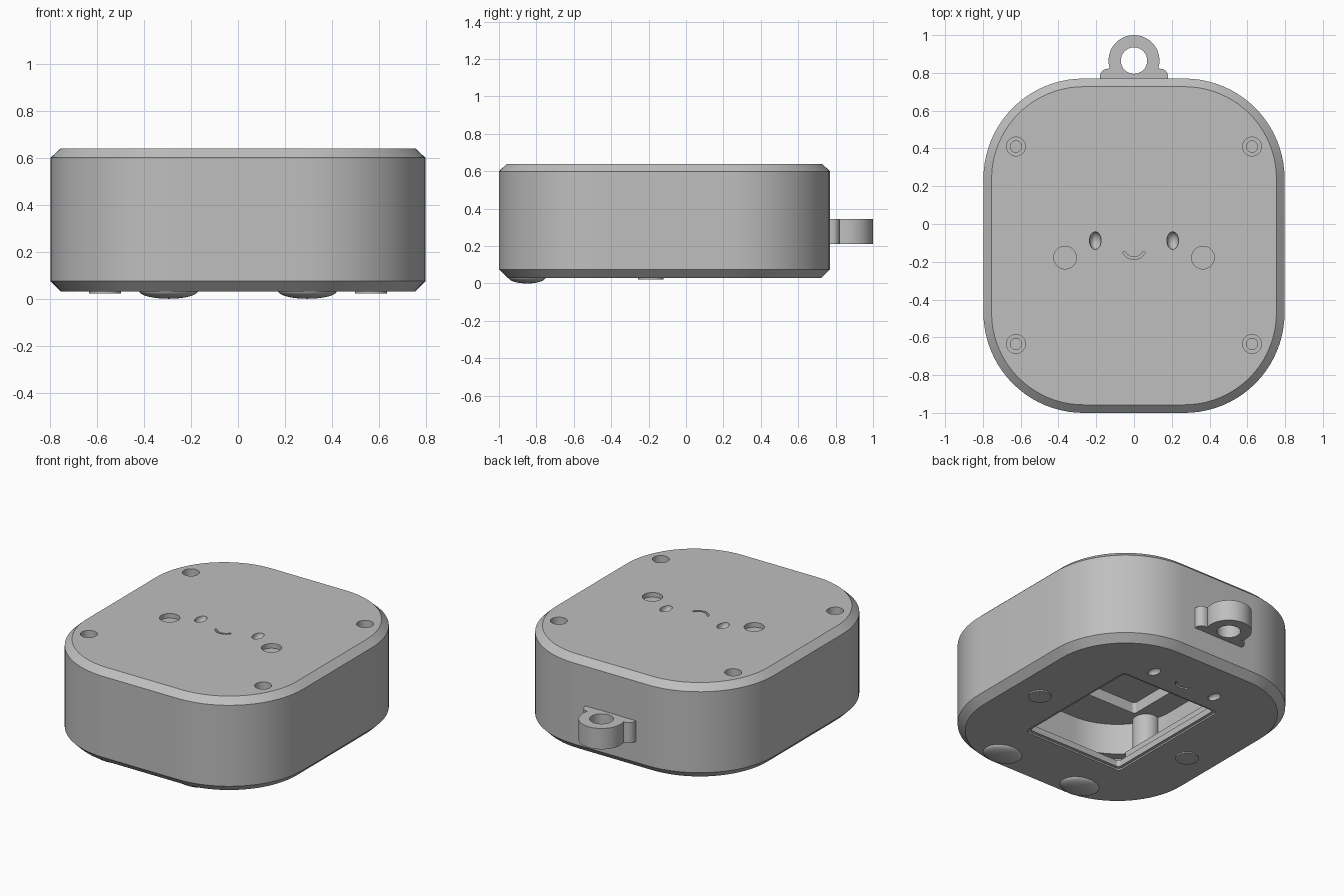
import bpy
import bmesh
from math import cos, sin, pi, radians

if "Cube" in bpy.data.objects:
    bpy.data.objects.remove(bpy.data.objects["Cube"], do_unlink=True)

grey = bpy.data.materials.new("plain grey")
grey.use_nodes = True
grey.diffuse_color = (0.52, 0.52, 0.52, 1)
grey.node_tree.nodes["Principled BSDF"].inputs["Base Color"].default_value = grey.diffuse_color

MID_Y = -0.115
HALF_X, HALF_Y, CORNER = 0.797, 0.885, 0.53


def finish(name, bm):
    bmesh.ops.recalc_face_normals(bm, faces=bm.faces)
    mesh = bpy.data.meshes.new(name)
    bm.to_mesh(mesh)
    bm.free()
    mesh.materials.append(grey)
    obj = bpy.data.objects.new(name, mesh)
    bpy.context.collection.objects.link(obj)
    return obj


def loft(name, rings):
    """Closed solid through a list of (outline, height)."""
    bm = bmesh.new()
    loops = [[bm.verts.new((x, y, z)) for x, y in pts] for pts, z in rings]
    for a, b in zip(loops, loops[1:]):
        for i in range(len(a)):
            j = (i + 1) % len(a)
            bm.faces.new((a[i], a[j], b[j], b[i]))
    bm.faces.new(loops[0][::-1])
    bm.faces.new(loops[-1])
    return finish(name, bm)


def rounded(hx, hy, r, cx=0, cy=MID_Y, steps=20):
    pts = []
    for k, (sx, sy) in enumerate(((1, 1), (-1, 1), (-1, -1), (1, -1))):
        for i in range(steps + 1):
            a = (k + i / steps) * pi / 2
            pts.append((cx + sx * (hx - r) + r * cos(a), cy + sy * (hy - r) + r * sin(a)))
    return pts


def shell(inset):
    return rounded(HALF_X - inset, HALF_Y - inset, CORNER - inset)


def prism(name, pts, z0, z1):
    return loft(name, [(pts, z0), (pts, z1)])


def disc(name, x, y, r, z0, z1, n=40):
    return prism(name, [(x + r * cos(2 * pi * i / n), y + r * sin(2 * pi * i / n)) for i in range(n)], z0, z1)


def ellipsoid(name, x, y, z, rx, ry, rz):
    bm = bmesh.new()
    bmesh.ops.create_uvsphere(bm, u_segments=32, v_segments=16, radius=1)
    for v in bm.verts:
        v.co = (x + v.co.x * rx, y + v.co.y * ry, z + v.co.z * rz)
    return finish(name, bm)


def smile(name, y, z0, z1):
    angles = [radians(205 + 130 * i / 14) for i in range(15)]
    outer = [(0.066 * cos(a), y + 0.066 * sin(a)) for a in angles]
    inner = [(0.053 * cos(a), y + 0.053 * sin(a)) for a in reversed(angles)]
    return prism(name, outer + inner, z0, z1)


def combine(target, tool, operation="DIFFERENCE"):
    mod = target.modifiers.new("combine", "BOOLEAN")
    mod.operation, mod.object, mod.solver = operation, tool, "EXACT"
    bpy.context.view_layer.objects.active = target
    bpy.ops.object.modifier_apply(modifier=mod.name)
    bpy.data.objects.remove(tool, do_unlink=True)


# Chamfered case, hollowed with a stepped wall and a pocket under the lid
case = loft("case", [(shell(0.045), 0.03), (shell(0), 0.075), (shell(0), 0.6), (shell(0.043), 0.64)])
combine(case, loft("cavity", [(shell(0.07), 0.08), (shell(0.07), 0.3), (shell(0.13), 0.3), (shell(0.13), 0.5)]))
combine(case, prism("lid_pocket", rounded(0.52, 0.5, 0.02), 0.45, 0.57))

# Screw posts with counterbored holes
for x in (-0.625, 0.625):
    for y in (0.41, -0.635):
        combine(case, disc("post", x, y, 0.08, 0.05, 0.54), "UNION")
        combine(case, disc("counterbore", x, y, 0.05, 0.57, 0.7))
        combine(case, disc("screw_hole", x, y, 0.03, 0.4, 0.6))

# Screen window with a shallow surrounding step
combine(case, prism("window_step", rounded(0.36, 0.45, 0.03), -0.05, 0.04))
combine(case, prism("window", rounded(0.34, 0.43, 0.02), -0.05, 0.12))

# Recessed faces on the lid and the base
for s in (-1, 1):
    combine(case, ellipsoid("lid_eye", s * 0.205, -0.088, 0.64, 0.031, 0.047, 0.04))
    combine(case, disc("lid_cheek", s * 0.365, -0.178, 0.06, 0.61, 0.7))
    combine(case, ellipsoid("base_eye", s * 0.23, 0.46, 0.03, 0.031, 0.045, 0.03))
combine(case, smile("lid_mouth", -0.122, 0.615, 0.7))
combine(case, smile("base_mouth", 0.48, -0.05, 0.05))

# Hanging loop on the back
loop = disc("hanging_loop", 0, 0.865, 0.135, 0.21, 0.345, 64)
combine(loop, prism("loop_foot", rounded(0.18, 0.045, 0.04, 0, 0.777, 8), 0.211, 0.344), "UNION")
combine(loop, disc("loop_hole", 0, 0.865, 0.07, 0.1, 0.5))

# Feet, cheeks and inner screen rails
parts = [case, loop]
for side, s in (("right", -1), ("left", 1)):
    parts += [
        ellipsoid(side + "_foot", s * 0.295, -0.85, 0.033, 0.125, 0.1, 0.033),
        disc(side + "_cheek", s * 0.565, -0.188, 0.068, 0.022, 0.04),
        prism(side + "_screen_rail", rounded(0.02, 0.42, 0.005, s * 0.4), 0.07, 0.15),
    ]

for obj in bpy.context.selected_objects:
    obj.select_set(False)
for obj in parts:
    obj.select_set(True)
bpy.context.view_layer.objects.active = case
bpy.ops.object.shade_smooth_by_angle(angle=radians(30))
